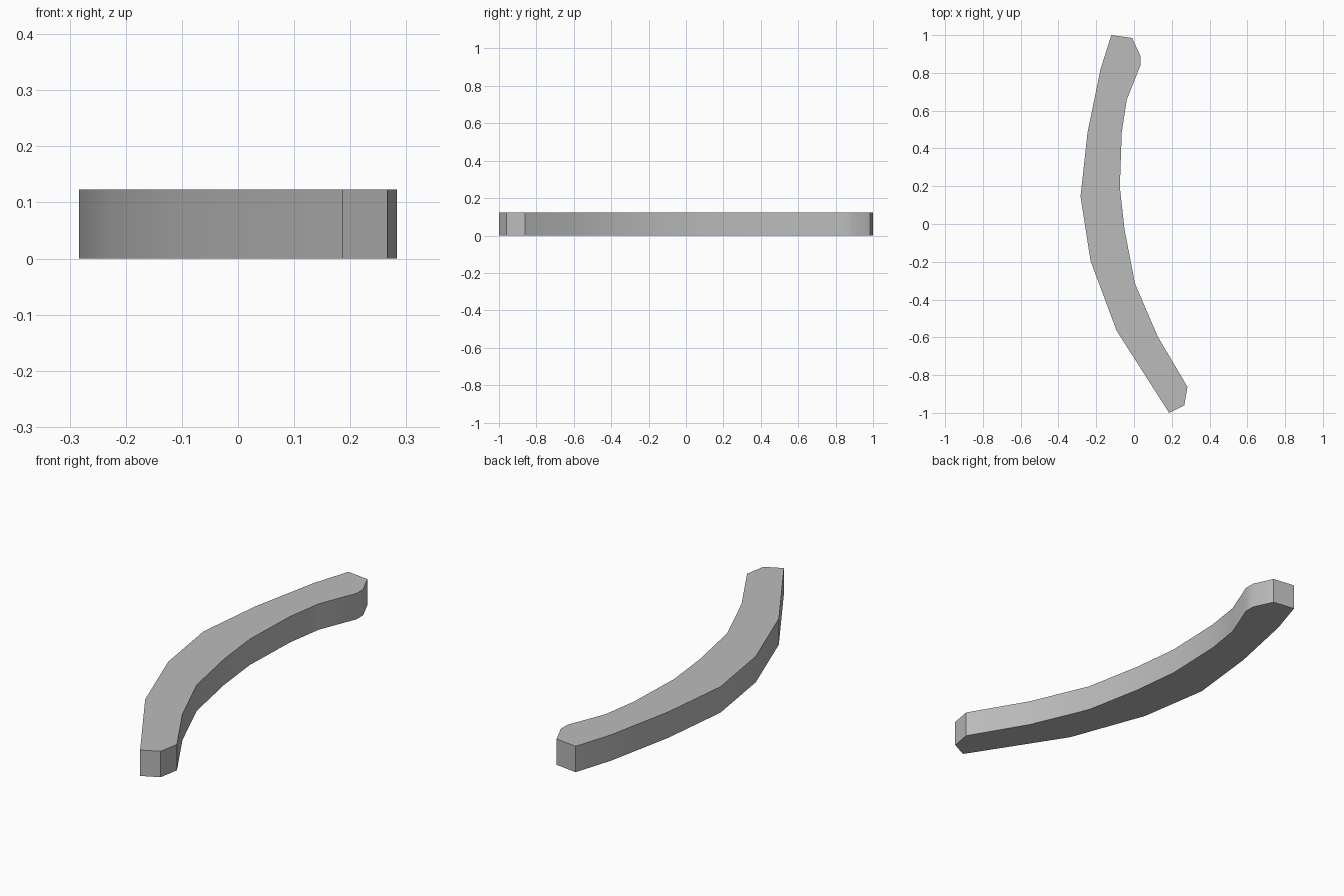
import bpy
import bmesh
import math

cube = bpy.data.objects.get("Cube")
if cube:
    bpy.data.objects.remove(cube, do_unlink=True)

HEIGHT = 0.123

# Plan outline: blunt rear tip, inner curve, front tip, then outer curve
rear_tip = [(-0.12, 1.0), (-0.01, 0.985), (0.034, 0.89), (0.034, 0.84)]
inner_curve = [(-0.038, 0.66), (-0.065, 0.485), (-0.075, 0.195),
               (-0.05, -0.03), (0.005, -0.315), (0.125, -0.595)]
front_tip = [(0.283, -0.862), (0.266, -0.96), (0.186, -1.0)]
outer_curve = [(-0.092, -0.565), (-0.23, -0.195), (-0.283, 0.145),
               (-0.246, 0.485), (-0.177, 0.82)]
outline = rear_tip + inner_curve + front_tip + outer_curve

# Extrude the outline into a solid bar
bm = bmesh.new()
base = bm.faces.new([bm.verts.new((x, y, 0)) for x, y in outline])
top = bmesh.ops.extrude_face_region(bm, geom=[base], use_keep_orig=True)
bmesh.ops.translate(bm, vec=(0, 0, HEIGHT),
                    verts=[v for v in top["geom"] if isinstance(v, bmesh.types.BMVert)])
bmesh.ops.recalc_face_normals(bm, faces=bm.faces[:])
mesh = bpy.data.meshes.new("curved_bar")
bm.to_mesh(mesh)
bm.free()

bar = bpy.data.objects.new("curved_bar", mesh)
bpy.context.collection.objects.link(bar)

# Plain grey material
grey = bpy.data.materials.new("plain_grey")
grey.use_nodes = True
colour = (0.5, 0.5, 0.5, 1)
grey.diffuse_color = colour
grey.node_tree.nodes["Principled BSDF"].inputs["Base Color"].default_value = colour
mesh.materials.append(grey)

# Smooth long sides, crisp rims and tips
bpy.ops.object.select_all(action="DESELECT")
bar.select_set(True)
bpy.context.view_layer.objects.active = bar
bpy.ops.object.shade_smooth_by_angle(angle=math.radians(30))
